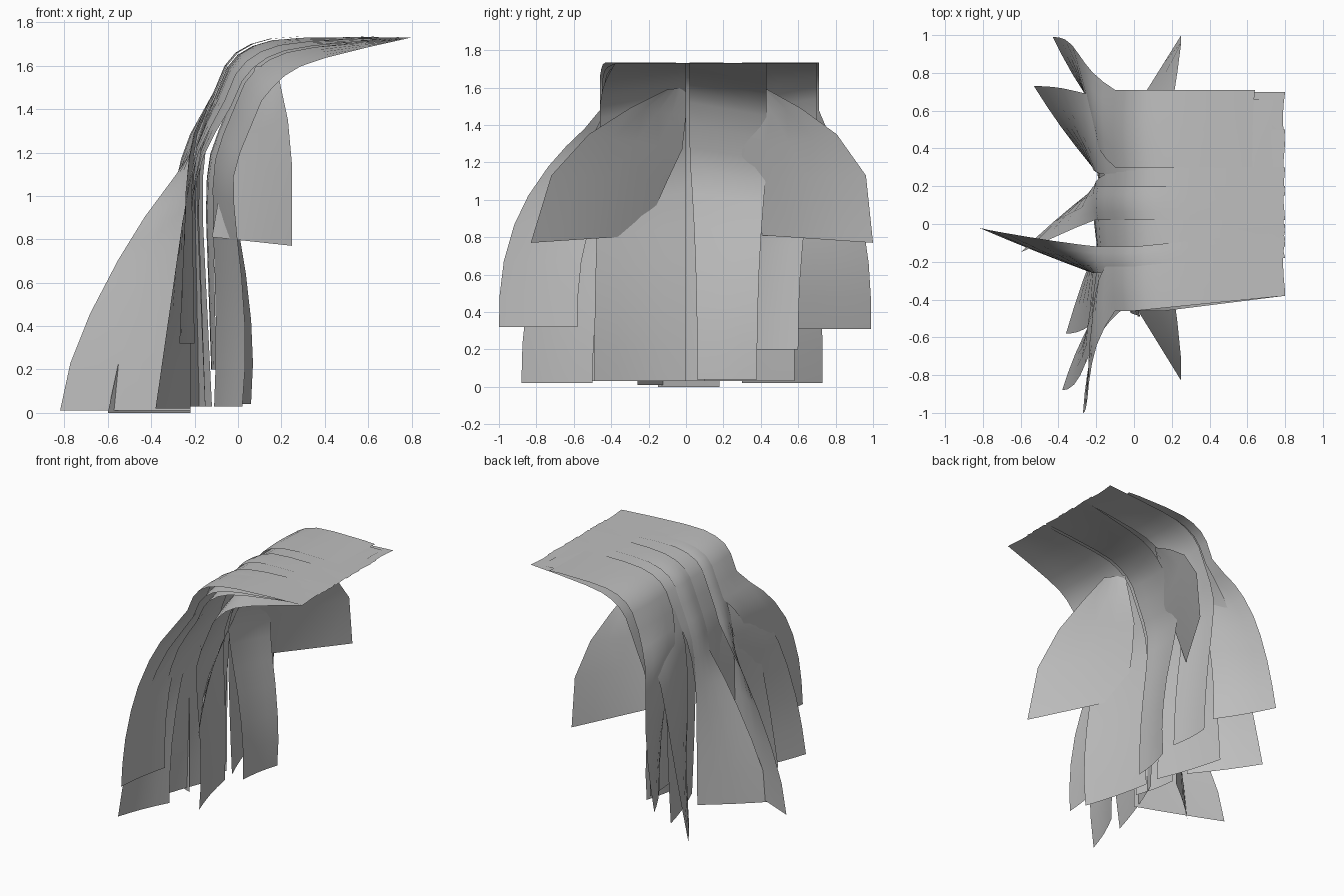
import bpy
import math

if "Cube" in bpy.data.objects:
    bpy.data.objects.remove(bpy.data.objects["Cube"], do_unlink=True)

grey = bpy.data.materials.new("plain_grey")
grey.use_nodes = True
GREY = (0.52, 0.52, 0.52, 1)
grey.diffuse_color = GREY
grey.node_tree.nodes["Principled BSDF"].inputs["Base Color"].default_value = GREY

# Side profile of the drape (x, z): overhanging tip, rounded bend, long fall
PROFILE = [(.8, 1.73), (.55, 1.735), (.3, 1.735), (.16, 1.725), (.07, 1.7),
           (0, 1.66), (-.05, 1.6), (-.1, 1.48), (-.15, 1.36), (-.19, 1.24),
           (-.21, 1.1), (-.22, .9), (-.22, .7), (-.22, .45), (-.22, .22), (-.22, 0)]
COLUMNS = 4


def lerp(a, b, t):
    return a + (b - a) * t


def sheet(name, edge_a, edge_b, bulge=0):
    """Thin sheet lofted between two matching edges, bowed towards -x."""
    verts, faces = [], []
    step = COLUMNS + 1
    for a, b in zip(edge_a, edge_b):
        for c in range(step):
            t = c / COLUMNS
            x, y, z = (lerp(p, q, t) for p, q in zip(a, b))
            verts.append((x - bulge * math.sin(math.pi * t), y, z))
    for r in range(len(edge_a) - 1):
        for c in range(COLUMNS):
            i = r * step + c
            faces.append((i, i + 1, i + step + 1, i + step))
    mesh = bpy.data.meshes.new(name)
    mesh.from_pydata(verts, [], faces)
    mesh.materials.append(grey)
    obj = bpy.data.objects.new(name, mesh)
    bpy.context.collection.objects.link(obj)
    for poly in mesh.polygons:
        poly.use_smooth = True


def lock_edge(top_y, end, end_z, flare, x_power, y_power, tip, inset):
    """One edge of a lock: follows the profile, then flares to its end point."""
    points = []
    for x, z in PROFILE:
        u = max(0, (flare - z) / flare)
        wx = 1 - (1 - u) ** x_power
        wy = 1 - (1 - u) ** y_power
        depth = inset * (1 - max(x, 0) / .8) * (1 - u)
        px = min(x, tip) + depth + (end[0] - PROFILE[-1][0]) * wx
        py = lerp(top_y, end[1], wy)
        if top_y < 0:
            py += .1 * max(x, 0)
        pz = max(z, flare) - u * (flare - end_z) - depth
        points.append((px, py, pz))
    return points


def lock(name, top, end_a, end_b, end_z=.03, flare=1.5, x_power=1, y_power=2.3,
         tip=.8, insets=(0, 0)):
    edges = [lock_edge(y, e, end_z, flare, x_power, y_power, tip, i)
             for y, e, i in zip(top, (end_a, end_b), insets)]
    sheet(name, *edges, bulge=.012)


# Layered locks on the low-y side
lock("outer_lock_a", (-.46, -.15), (-.27, -1), (-.2, -.58), .32,
     flare=1.45, y_power=2.6)
lock("long_lock_a", (-.45, -.08), (-.38, -.88), (-.22, -.5), .02,
     flare=1.45, insets=(.04, .01))
lock("inner_lock_a", (-.44, 0), (-.36, -.58), (-.15, 0), insets=(.07, .02))

# Layered locks on the high-y side
lock("outer_lock_b", (.3, .71), (-.2, .6), (-.43, .99), .31,
     flare=1.45, y_power=2.6, tip=.64)
lock("long_lock_b", (.25, .66), (-.22, .3), (-.53, .73), .02, tip=.74,
     insets=(.01, .02))
lock("inner_lock_b", (.15, .5), (-.12, .1), (-.28, .58), insets=(.03, .03))

# Middle lock
lock("middle_lock", (-.2, .3), (-.15, -.16), (-.22, .15), insets=(.01, .01))

# Deep inner sheets lining the fall
lock("lining_a", (-.46, 0), (.02, -.49), (-.11, 0), flare=1.3, x_power=1.6,
     insets=(.16, .08))
lock("lining_b", (.02, .43), (0, .06), (.06, .38), .04, flare=1.3, x_power=1.6,
     insets=(.08, .15))
lock("lining_c", (.42, .7), (-.1, .3), (-.12, .6), .2, flare=1.3,
     insets=(.1, .06))

# Locks that flare away at the rear of the fall
lock("wide_flare", (-.12, -.26), (-.82, -.02), (-.22, -.26), .01, 1.2, 1.5, 1.3)
lock("crossing_flare", (.02, .2), (-.6, -.15), (-.22, .18), 0, 1.1, 1.3, 1.3)

# Short locks cutting through the lining beneath the overhang, one each side
OUTER = [(.18, -.1, 1.59), (.2, -.3, 1.49), (.23, -.52, 1.35),
         (.25, -.72, 1.13), (.25, -.83, .77)]
INNER = [(.08, 0, 1.6), (.04, 0, 1.45), (-.02, -.02, 1.27),
         (-.07, -.1, 1.1), (-.12, -.23, .81)]
sheet("short_lock_a", OUTER, INNER)
far_side = [[(x, .17 - y + .2 * (z - .77), z) for x, y, z in edge]
            for edge in (OUTER, INNER)]
sheet("short_lock_b", *far_side)
